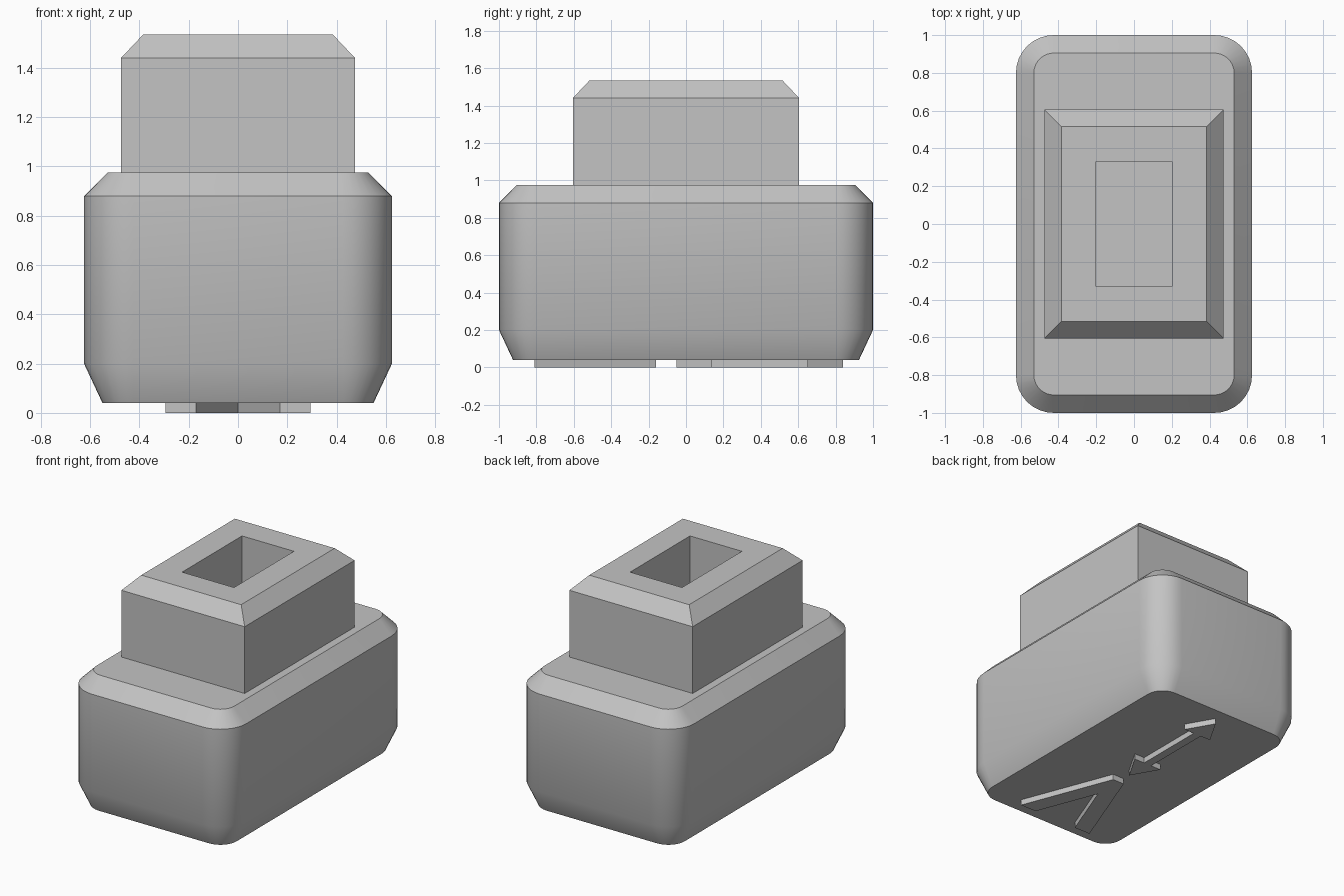
import bpy, bmesh, math

cube = bpy.data.objects.get("Cube")
if cube:
    bpy.data.objects.remove(cube, do_unlink=True)

grey = bpy.data.materials.new("plain grey")
grey.use_nodes = True
colour = (0.55, 0.55, 0.55, 1)
grey.diffuse_color = colour
grey.node_tree.nodes["Principled BSDF"].inputs["Base Color"].default_value = colour


def outline(hx, hy, radius=0, steps=8):
    """Rectangle outline, counter-clockwise, with optional rounded corners."""
    points = []
    for i, (sx, sy) in enumerate([(1, 1), (-1, 1), (-1, -1), (1, -1)]):
        cx, cy = sx * (hx - radius), sy * (hy - radius)
        for s in range(steps + 1 if radius else 1):
            a = math.pi / 2 * (i + s / steps)
            points.append((cx + radius * math.cos(a), cy + radius * math.sin(a)))
    return points


def loft(name, layers):
    """Skin a stack of (outline, height) layers and cap both ends."""
    bm = bmesh.new()
    rings = [[bm.verts.new((x, y, z)) for x, y in pts] for pts, z in layers]
    for low, high in zip(rings, rings[1:]):
        n = len(low)
        for i in range(n):
            j = (i + 1) % n
            bm.faces.new((low[i], low[j], high[j], high[i]))
    bm.faces.new(rings[0][::-1])
    bm.faces.new(rings[-1])
    bmesh.ops.recalc_face_normals(bm, faces=bm.faces)
    mesh = bpy.data.meshes.new(name)
    bm.to_mesh(mesh)
    bm.free()
    mesh.materials.append(grey)
    obj = bpy.data.objects.new(name, mesh)
    bpy.context.collection.objects.link(obj)
    return obj


# Rounded body, tapered below and chamfered above
body_layers = []
for inset, z in [(0.075, 0.04), (0, 0.2), (0, 0.88), (0.095, 0.975)]:
    body_layers.append((outline(0.625 - inset, 1 - inset, 0.2 - inset), z))
body = loft("body", body_layers)
bpy.ops.object.select_all(action='DESELECT')
body.select_set(True)
bpy.context.view_layer.objects.active = body
bpy.ops.object.shade_smooth_by_angle(angle=math.radians(30))

# Chamfered upper block with a rectangular socket
loft("socket_block", [
    (outline(0.475, 0.605), 0.97),
    (outline(0.475, 0.605), 1.44),
    (outline(0.385, 0.515), 1.535),
    (outline(0.2, 0.33), 1.535),
    (outline(0.2, 0.33), 0.98),
])


def raised_mark(name, half):
    """Raised mark on the underside, mirrored across x = 0."""
    pts = half + [(-x, y) for x, y in reversed(half) if x > 0]
    loft(name, [(pts, 0), (pts, 0.045)])


# Underside marks
raised_mark("chevron_mark", [(0, -0.37), (0.17, -0.81), (0.295, -0.81), (0.045, -0.16)])
raised_mark("double_arrow_mark", [(0, -0.05), (0.11, 0.14), (0.03, 0.14),
                                  (0.03, 0.65), (0.11, 0.65), (0, 0.84)])
